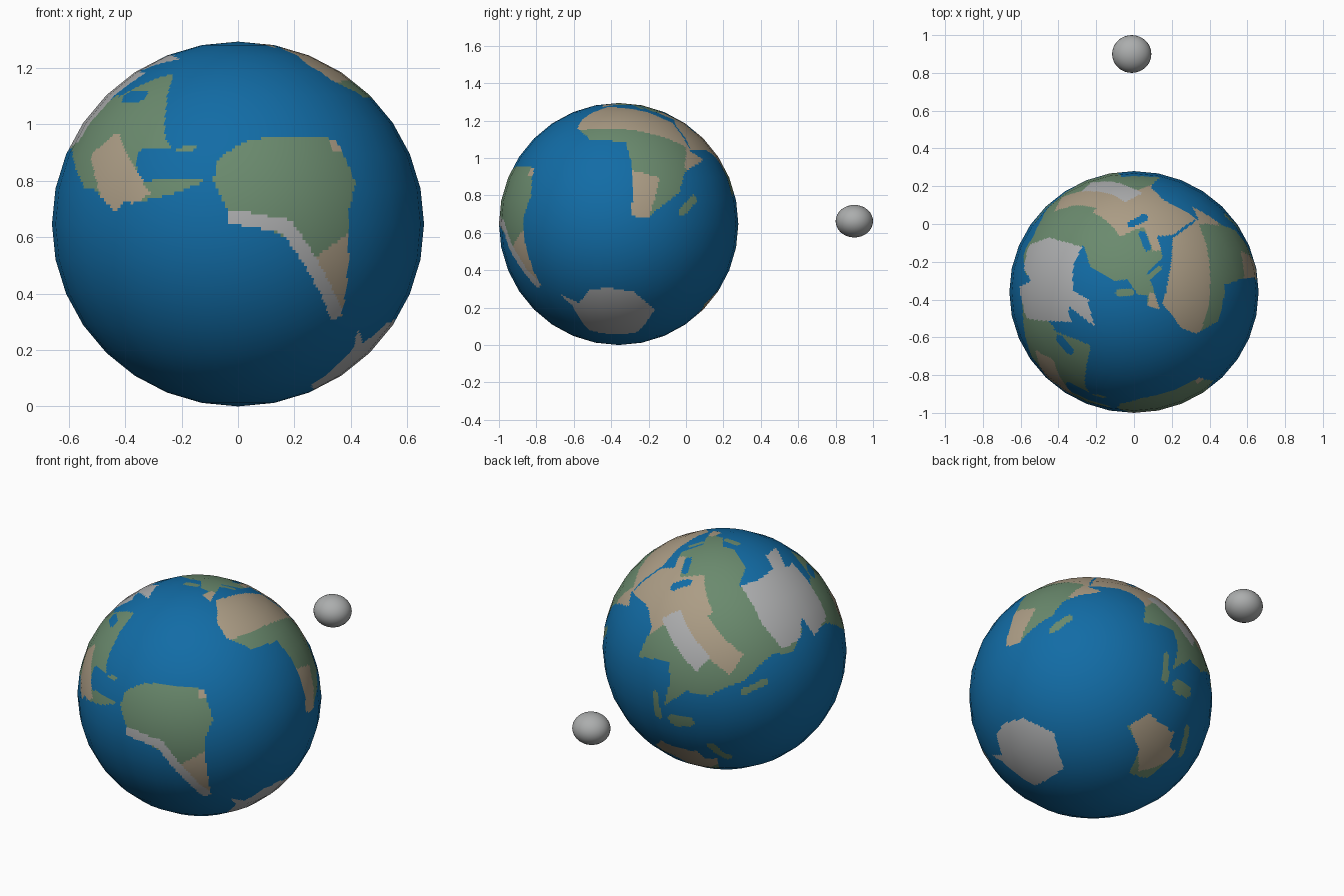
import bpy, bmesh, math
from mathutils import Vector

if "Cube" in bpy.data.objects:
    bpy.data.objects.remove(bpy.data.objects["Cube"])


def material(name, rgb):
    m = bpy.data.materials.new(name)
    m.diffuse_color = (*rgb, 1)
    m.use_nodes = True
    m.node_tree.nodes["Principled BSDF"].inputs["Base Color"].default_value = m.diffuse_color
    return m


OCEAN, GREEN, TAN, GREY = range(4)
land_mats = [material("ocean_blue", (0.006, 0.15, 0.38)),
             material("land_green", (0.145, 0.255, 0.155)),
             material("desert_tan", (0.41, 0.335, 0.235)),
             material("ice_and_rock_grey", (0.42, 0.425, 0.43))]
moon_mat = material("moon_grey", (0.41, 0.42, 0.42))

# Tilted globe: north pole, longitude 0 and longitude 90 east
RADII = Vector((0.66, 0.64, 0.647))
NORTH = Vector((-0.63, 0.105, 0.77)).normalized()
ZERO = Vector((0.765, -0.104, 0.636)).normalized()
EAST = NORTH.cross(ZERO).normalized()


def geo(*pts):
    """Points given as longitude, latitude."""
    out = []
    for lon, lat in pts:
        o, a = math.radians(lon), math.radians(lat)
        out.append((ZERO * math.cos(o) + EAST * math.sin(o)) * math.cos(a) + NORTH * math.sin(a))
    return out


def front(*pts):
    """Points given as front-view x, z in hundredths, projected onto the globe."""
    out = []
    for x, z in pts:
        x, z = x / 100 / RADII.x, z / 100 / RADII.z - 1
        out.append(Vector((x, -math.sqrt(max(0, 1 - x * x - z * z)), z)).normalized())
    return out


class Region:
    """Outline on the unit sphere, tested in a stereographic plane."""

    def __init__(self, pts):
        self.c = sum(pts, Vector()).normalized()
        self.a = self.c.orthogonal().normalized()
        self.b = self.c.cross(self.a)
        self.limit = min(self.c.dot(p) for p in pts)
        flat = [self.flat(p) for p in pts]
        self.edges = list(zip(flat, flat[1:] + flat[:1]))

    def flat(self, p):
        k = 2 / (1 + self.c.dot(p))
        return self.a.dot(p) * k, self.b.dot(p) * k

    def has(self, p):
        if self.c.dot(p) < self.limit:
            return False
        x, y = self.flat(p)
        inside = False
        for (x0, y0), (x1, y1) in self.edges:
            if (y0 > y) != (y1 > y) and x < (x1 - x0) * (y - y0) / (y1 - y0) + x0:
                inside = not inside
        return inside


class Strip:
    """Band of constant width along a path."""

    def __init__(self, width, pts):
        self.w, self.segs = width, list(zip(pts, pts[1:]))

    def has(self, p):
        for a, b in self.segs:
            d = b - a
            t = min(1, max(0, (p - a).dot(d) / d.length_squared))
            if (p - a - d * t).length < self.w:
                return True
        return False


# Continents
eurasia = Region(geo((-9, 37), (-9, 43), (-2, 44), (-3, 48.5), (8, 54), (6, 60), (25, 71), (60, 69),
                     (105, 77), (180, 68), (162, 58), (140, 55), (129, 39), (122, 32), (117, 23),
                     (107, 18), (104, 2), (98, 15), (90, 22), (78, 8), (70, 22), (58, 23), (43, 13),
                     (35, 29), (36, 37), (26, 37), (22, 37), (13, 45), (3, 42)))
africa = Region(geo((-17, 15), (-8, 4.5), (9, 4), (13, -8), (18, -34), (27, -33), (40, -15), (40, -4),
                    (51, 11), (43, 11.5), (33, 30), (10, 35), (-6, 36), (-16, 24)))
north_america = Region(front((-59, 91), (-45, 108), (-28, 117), (-23, 118), (-26, 95), (-24, 92),
                             (-35, 91), (-37, 79), (-26, 81), (-11, 80), (-24, 75), (-38, 72),
                             (-55, 78)))
west_america = Region(geo((-168, 66), (-130, 52), (-115, 23), (-100, 25), (-90, 67)))
south_america = Region(front((-9, 80), (-7, 88), (4, 95), (35, 95), (42, 79), (39, 68), (37, 32),
                             (33, 32), (23, 57), (10, 63), (-2, 67)))
australia = Region(geo((114, -22), (115, -34), (131, -32), (146, -38), (153, -28), (142, -12),
                       (138, -16), (131, -12), (122, -18)))

# Ice sheets and mountain chain
greys = [
    Region(geo((60, 70), (120, 67), (150, 59), (172, 64), (-172, 73), (-168, 62), (-135, 60),
               (-110, 68), (-62, 68), (-55, 76), (-43, 60), (-22, 70), (-22, 79), (40, 79))),
    Region(geo((-23, -72), (8, -71), (45, -69), (89, -66), (140, -69), (-175, -75), (-145, -73),
               (-72, -73), (-66, -64), (-60, -75))),
    Strip(0.04, front((-1, 67), (17, 64), (26, 51), (35, 33)))]

# Islands and inland seas
islands = [
    Strip(0.035, geo((45, -23), (49, -14))),
    Strip(0.03, geo((132, 34), (142, 42))),
    Strip(0.03, geo((97, 4), (105, -5))),
    Strip(0.06, geo((112, 0), (117, 4))),
    Strip(0.035, geo((134, -3), (146, -8))),
    Strip(0.03, geo((-2, 52), (-4, 57))),
    Strip(0.02, geo((10, 44), (16, 39))),
    Strip(0.015, front((-21, 91), (-16, 92)))]
seas = [
    Strip(0.03, geo((30, 43), (40, 43))),
    Strip(0.035, geo((51, 38), (50, 45))),
    Strip(0.04, geo((-86, 61), (-80, 55)))]
dry_cape = front((35, 93))[0]


def colour(p):
    """Colour of the globe in direction p; deserts follow latitude and longitude."""
    lat = math.degrees(math.asin(max(-1, min(1, NORTH.dot(p)))))
    lon = math.degrees(math.atan2(EAST.dot(p), ZERO.dot(p)))
    if any(s.has(p) for s in seas):
        return OCEAN
    if any(g.has(p) for g in greys):
        return GREY
    if africa.has(p):
        dry = lat > 13 or (lon > 40 and lat > -1) or (lat < -12 and lon < 28)
    elif eurasia.has(p):
        if 68 < lon < 104 and 29 < lat < 39:
            return GREY
        dry = (lon < 0 and lat < 43) or (27 < lon < 72 and lat < 41) \
            or (45 < lon < 80 and 36 < lat < 53) or (80 <= lon < 120 and 38 < lat < 50)
    elif south_america.has(p):
        dry = lat < -30 or (p - dry_cape).length < 0.045
    elif north_america.has(p) or west_america.has(p):
        dry = -118 < lon < -100 and 20 < lat < 48
    elif australia.has(p):
        dry = lat > -33 and lon < 146
    elif any(i.has(p) for i in islands):
        dry = False
    else:
        return OCEAN
    return TAN if dry else GREEN


def ball(name, centre, radii, mats, cuts=0):
    """Smooth-shaded 32 x 16 sphere stretched to the given radii."""
    bm = bmesh.new()
    bmesh.ops.create_uvsphere(bm, u_segments=32, v_segments=16, radius=1)
    if cuts:
        bmesh.ops.subdivide_edges(bm, edges=bm.edges[:], cuts=cuts, use_grid_fill=True)
    for f in bm.faces:
        f.smooth = True
        if cuts:
            f.material_index = colour(f.calc_center_median().normalized())
    normals = [Vector([c / r for c, r in zip(v.co, radii)]).normalized() for v in bm.verts]
    bmesh.ops.scale(bm, vec=radii, verts=bm.verts[:])
    me = bpy.data.meshes.new(name)
    bm.to_mesh(me)
    bm.free()
    for m in mats:
        me.materials.append(m)
    me.normals_split_custom_set_from_vertices(normals)
    ob = bpy.data.objects.new(name, me)
    ob.location = centre
    bpy.context.collection.objects.link(ob)


ball("globe", (0, -0.36, 0.647), RADII, land_mats, cuts=10)
ball("moon", (-0.012, 0.9, 0.662), Vector((0.104, 0.1, 0.087)), [moon_mat])
